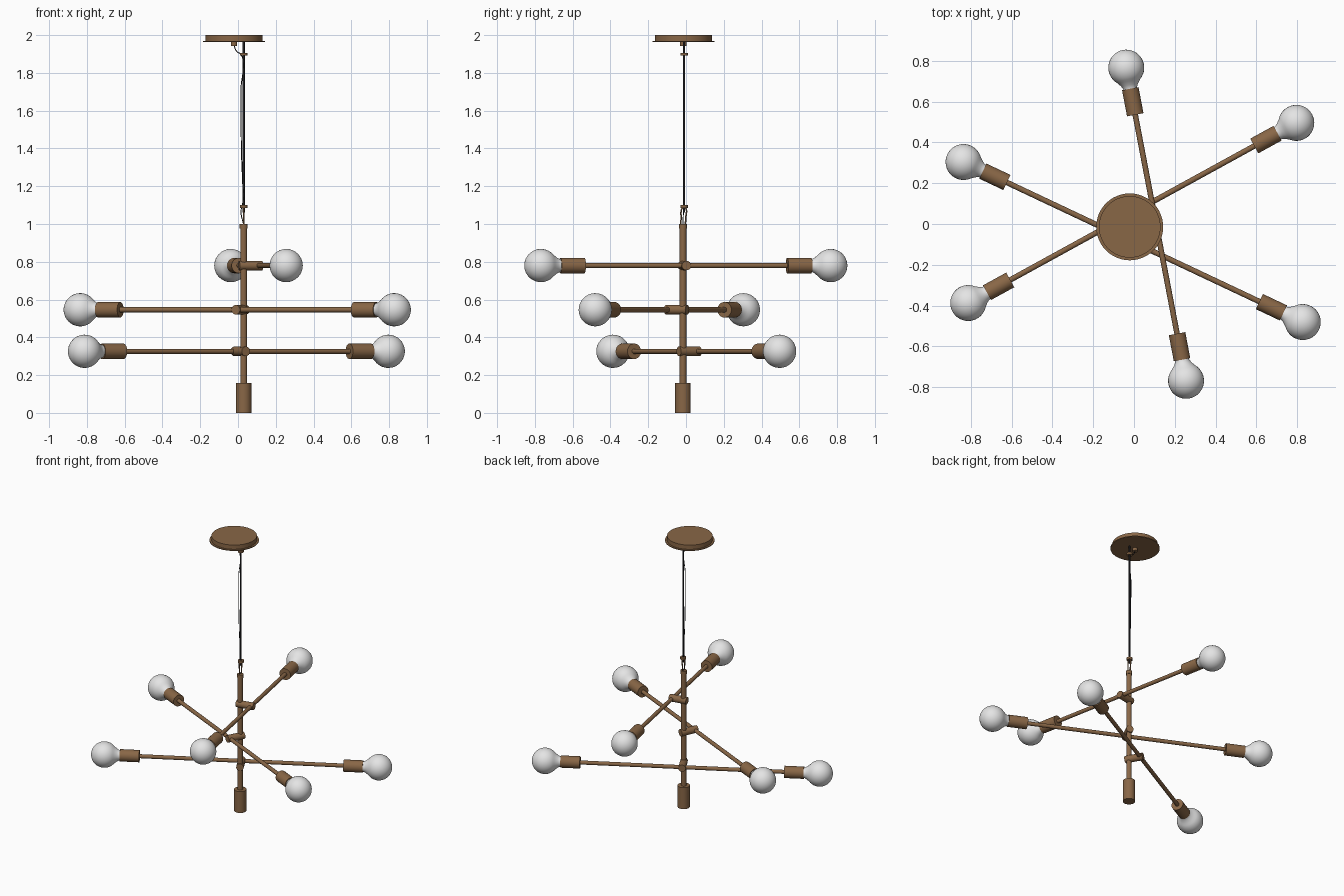
import bpy, bmesh, math
from mathutils import Vector

cube = bpy.data.objects.get("Cube")
if cube:
    bpy.data.objects.remove(cube, do_unlink=True)


def material(name, color, rough):
    m = bpy.data.materials.new(name)
    m.use_nodes = True
    m.diffuse_color = (*color, 1)
    bsdf = m.node_tree.nodes["Principled BSDF"]
    bsdf.inputs["Base Color"].default_value = (*color, 1)
    bsdf.inputs["Roughness"].default_value = rough
    return m


BRONZE = material("bronze", (0.25, 0.135, 0.062), 0.5)
GLASS = material("frosted white", (0.78, 0.78, 0.78), 0.4)
BLACK = material("black cord", (0.015, 0.015, 0.018), 0.6)
UP = Vector((0, 0, 1))


def lathe(name, profile, mat, origin, axis=UP, sides=32):
    """Spin (radius, distance along axis) points around an axis through origin."""
    bm = bmesh.new()
    verts = [bm.verts.new((r, 0, h)) for r, h in profile]
    edges = [bm.edges.new(pair) for pair in zip(verts, verts[1:])]
    bmesh.ops.spin(bm, geom=verts + edges, cent=(0, 0, 0), axis=(0, 0, 1),
                   angle=math.tau, steps=sides)
    bmesh.ops.remove_doubles(bm, verts=bm.verts, dist=1e-5)
    bmesh.ops.recalc_face_normals(bm, faces=bm.faces)
    mesh = bpy.data.meshes.new(name)
    bm.to_mesh(mesh)
    bm.free()
    mesh.materials.append(mat)
    ob = bpy.data.objects.new(name, mesh)
    bpy.context.collection.objects.link(ob)
    ob.location = origin
    ob.rotation_euler = axis.to_track_quat('Z', 'Y').to_euler()
    bpy.ops.object.select_all(action='DESELECT')
    ob.select_set(True)
    bpy.context.view_layer.objects.active = ob
    bpy.ops.object.shade_smooth_by_angle(angle=math.radians(35))
    return ob


def rod(name, radius, start, end, mat, origin, axis=UP, sides=24):
    return lathe(name, [(0, start), (radius, start), (radius, end), (0, end)],
                 mat, origin, axis, sides)


def wire(name, points, radius, mat, cyclic=False):
    """Round wire along a smooth curve."""
    cu = bpy.data.curves.new(name, 'CURVE')
    cu.dimensions = '3D'
    cu.bevel_depth = radius
    cu.bevel_resolution = 2
    cu.use_fill_caps = True
    sp = cu.splines.new('BEZIER')
    sp.bezier_points.add(len(points) - 1)
    for bp, p in zip(sp.bezier_points, points):
        bp.co = p
        bp.handle_left_type = bp.handle_right_type = 'AUTO'
    sp.use_cyclic_u = cyclic
    cu.materials.append(mat)
    ob = bpy.data.objects.new(name, cu)
    bpy.context.collection.objects.link(ob)


# Central stem with bottom cup and top collar
SX, SY = 0.03, -0.016
stem = Vector((SX, SY, 0))
rod("stem", 0.018, 0.1, 0.98, BRONZE, stem)
rod("bottom_cup", 0.041, 0, 0.157, BRONZE, stem)
rod("stem_collar", 0.021, 0.975, 1.0, BRONZE, stem)

# Bulb outline: neck flowing into a globe centred on its origin
R = 0.088
bulb = [(0, -0.112), (0.034, -0.112), (0.035, -0.1), (0.042, -0.086)]
for i in range(17):
    a = math.radians(-50 + 140 * i / 16)
    bulb.append((R * math.cos(a) if i < 16 else 0, R * math.sin(a)))

# Three arms: height, heading, half length to bulb centre, side of the stem
ARMS = [("upper", 0.78, (0.293, -1.535), 0.781, 1),
        ("middle", 0.546, (1.662, -0.784), 0.919, -1),
        ("lower", 0.326, (1.607, 0.882), 0.917, 1)]
for level, z, heading, half, side in ARMS:
    along = Vector((*heading, 0)).normalized()
    out = side * Vector((-along.y, along.x, 0))
    hub = stem + UP * z
    rod(level + "_connector", 0.025, -0.025, 0.1, BRONZE, hub, out)
    centre = hub + out * 0.08
    rod(level + "_arm", 0.0135, -(half - 0.2), half - 0.2, BRONZE, centre, along)
    for end, d in (("a", along), ("b", -along)):
        rod(f"{level}_socket_{end}", 0.041, half - 0.235, half - 0.105, BRONZE, centre, d)
        lathe(f"{level}_bulb_{end}", bulb, GLASS, centre + d * half, d)

# Ceiling canopy with thin lip and cord outlet
canopy = Vector((-0.021, -0.014, 0))
rod("canopy", 0.151, 1.968, 2.0, BRONZE, canopy, sides=48)
rod("canopy_lip", 0.164, 1.963, 1.969, BRONZE, canopy, sides=48)
rod("cord_outlet", 0.017, 1.942, 1.965, BRONZE, canopy)

# Suspension cable with its clamps and lower link
cable = Vector((SX, -0.01, 0))
rod("cable", 0.006, 1.06, 1.965, BLACK, cable, sides=12)
rod("upper_clamp", 0.02, 1.892, 1.906, BRONZE, cable)
rod("lower_clamp", 0.02, 1.084, 1.1, BRONZE, cable)
wire("stem_link", [(SX, SY - 0.01, 1.03), (SX, SY, 0.99), (SX, SY + 0.014, 1.03),
                   (SX, SY + 0.006, 1.085)], 0.004, BRONZE, True)

# Slack power cord beside the cable
wire("power_cord", [(-0.021, -0.014, 1.945), (-0.008, -0.014, 1.915),
                    (0.018, -0.014, 1.895), (0.015, -0.014, 1.7),
                    (0.018, -0.014, 1.4), (0.024, -0.014, 1.1),
                    (0.016, -0.014, 1.07), (SX, SY, 0.995)], 0.0025, BLACK)
